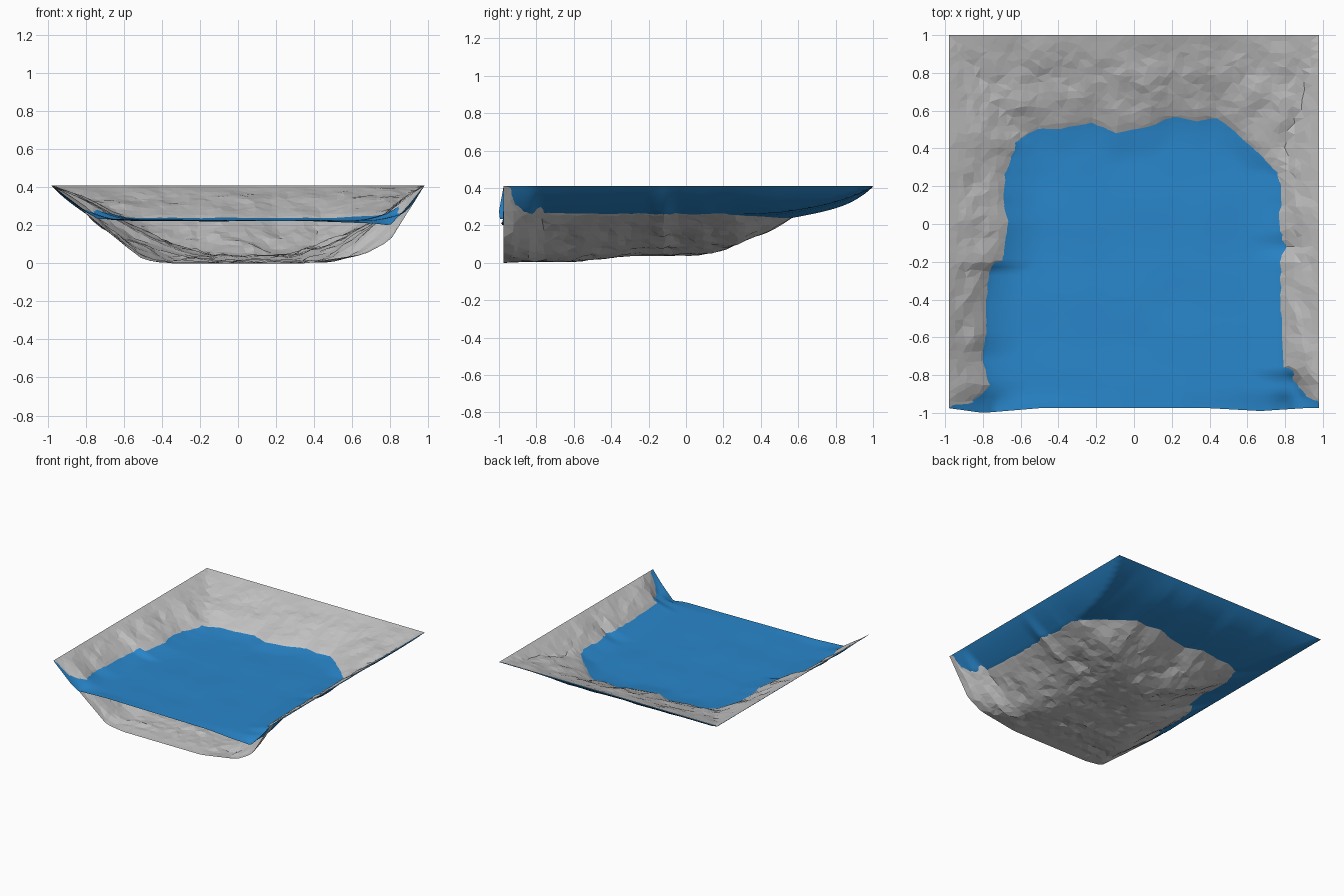
import bpy, bmesh, random
from mathutils import Vector, noise

random.seed(4)
if "Cube" in bpy.data.objects:
    bpy.data.objects.remove(bpy.data.objects["Cube"])

SIDE, FRONT, BACK, RIM = 0.98, -0.975, 1.0, 0.41

# Shoreline: left and right banks as (y, x), back bank as (x, y)
WEST = [(-.97, -.85), (-.9, -.77), (-.84, -.76), (-.7, -.81), (-.6, -.78), (-.4, -.79),
        (-.25, -.77), (-.21, -.7), (0, -.67), (.1, -.69), (.25, -.69), (.35, -.66), (.43, -.6)]
EAST = [(-.97, .94), (-.9, .87), (-.83, .86), (-.78, .79), (-.2, .78), (-.12, .82),
        (-.05, .78), (.1, .79), (.25, .77)]
NORTH = [(-.6, .46), (-.5, .51), (-.4, .5), (-.2, .54), (-.1, .48), (.1, .52), (.2, .57),
         (.35, .54), (.42, .57), (.5, .52), (.6, .42), (.7, .34), (.77, .25)]
# Shore height as (y, z)
SHORE = [(.15, .265), (.5, .24)]
# Cross-sections along the open front edge as (x, z), and the water's bulge as (x, y)
BED_FRONT = [(-.98, .41), (-.5, .02), (-.35, 0), (.35, 0), (.67, .05), (.8, .12), (.98, .41)]
WATER_FRONT = [(-.98, .41), (-.9, .35), (-.8, .275), (-.74, .235), (.4, .222), (.72, .21),
               (.8, .2), (.9, .31), (.98, .41)]
BULGE = [(-.98, 0), (-.8, -.025), (-.5, 0), (.4, 0), (.67, -.015), (.9, 0)]


def interp(points, t):
    if t <= points[0][0]:
        return points[0][1]
    for (a, u), (b, v) in zip(points, points[1:]):
        if t <= b:
            return u + (v - u) * (t - a) / (b - a)
    return points[-1][1]


def shore(x, y):
    """Fractions from shoreline to rim at the sides and back, and distance inside."""
    w, e, n = interp(WEST, y), interp(EAST, y), interp(NORTH, x)
    side = max((w - x) / (w + SIDE), (x - e) / (SIDE - e), 0)
    back = max((y - n) / (BACK - n), 0)
    inside = max(min(x - w, e - x, (n - y) * 1.2), 0)
    return min(side, 1), min(back, 1), inside


def front_blend(y, reach):
    t = min(max(1 - (y - FRONT) / reach, 0), 1)
    return t * t * (3 - 2 * t)


def bed_height(x, y):
    side, back, inside = shore(x, y)
    out, level = max(side, back), interp(SHORE, y)
    rough = noise.noise(Vector((x, y, 0)) * 7) + noise.noise(Vector((x, y, 3)) * 17) * .6
    if out > 0:
        z = level + (RIM - level) * out ** .85 + rough * .06 * out * (1 - out)
    else:
        floor = interp([(-.6, .003), (-.3, .035), (.1, .035)], y)
        t = min(inside / interp([(-.9, .35), (0, .6)], y), 1)
        z = floor + (level - floor) * (1 - t) ** 1.5
        z += rough * .08 * t * (1 - t) + abs(rough) * .02 * t
    w = front_blend(y, .13)
    return Vector((x, y, z + (interp(BED_FRONT, x) - z) * w))


def water_height(x, y):
    side, back, inside = shore(x, y)
    level = interp(SHORE, y)
    if max(side, back) > 0:
        # Almost straight at the sides, sagging at the back
        rise = max(.85 * side + .15 * side ** 3, .5 * back + .5 * back ** 4)
        z = level + (RIM - .003 - level) * rise
    else:
        z = .225 + (level - .225) * max(0, 1 - inside / .2) ** 2
        z += noise.noise(Vector((x, y, 8)) * 4) * .005 * min(inside * 5, 1)
    w = front_blend(y, .1)
    return Vector((x, y + interp(BULGE, x) * w, z + (interp(WATER_FRONT, x) - z) * w))


def material(name, colour):
    mat = bpy.data.materials.new(name)
    mat.use_nodes = True
    mat.diffuse_color = (*colour, 1)
    mat.node_tree.nodes["Principled BSDF"].inputs["Base Color"].default_value = (*colour, 1)
    return mat


def sheet(name, count, height, jitter, smooth, mat):
    """Square grid draped over a height function."""
    bm = bmesh.new()
    bmesh.ops.create_grid(bm, x_segments=count, y_segments=count, size=1)
    step = 2 / count
    for v in bm.verts:
        if max(abs(v.co.x), abs(v.co.y)) < .999:
            v.co.x += random.uniform(-jitter, jitter) * step
            v.co.y += random.uniform(-jitter, jitter) * step
        v.co = height(v.co.x * SIDE, FRONT + (v.co.y + 1) / 2 * (BACK - FRONT))
    bmesh.ops.triangulate(bm, faces=bm.faces[:], quad_method='SHORT_EDGE')
    for f in bm.faces:
        f.smooth = smooth
    mesh = bpy.data.meshes.new(name)
    bm.to_mesh(mesh)
    bm.free()
    mesh.materials.append(mat)
    obj = bpy.data.objects.new(name, mesh)
    bpy.context.collection.objects.link(obj)


# Rocky basin and the water sheet that shares its rim
sheet("rocky_basin", 46, bed_height, .3, False, material("grey_rock", (.54, .54, .54)))
sheet("water_surface", 90, water_height, 0, True, material("blue_water", (.022, .24, .6)))
